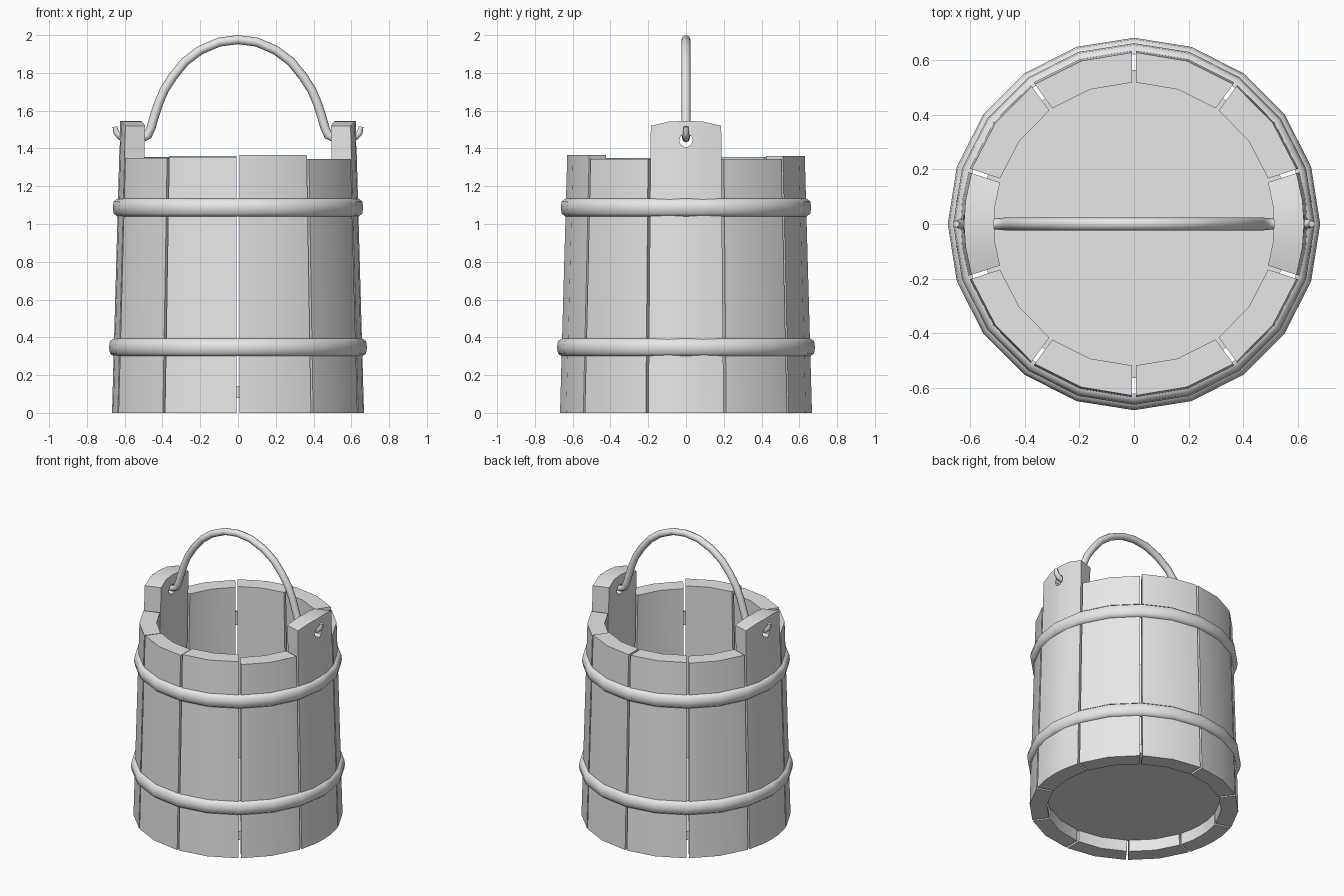
import bpy
import bmesh
from math import cos, sin, radians, pi
from mathutils import Vector

cube = bpy.data.objects.get("Cube")
if cube:
    bpy.data.objects.remove(cube, do_unlink=True)

grey = bpy.data.materials.new("light grey")
grey.use_nodes = True
grey.diffuse_color = (0.8, 0.8, 0.8, 1)
grey.node_tree.nodes["Principled BSDF"].inputs["Base Color"].default_value = (0.8, 0.8, 0.8, 1)


def finish(name, bm, angle=30):
    """Turn a bmesh into a named, shaded object."""
    bmesh.ops.recalc_face_normals(bm, faces=bm.faces)
    mesh = bpy.data.meshes.new(name)
    bm.to_mesh(mesh)
    bm.free()
    mesh.materials.append(grey)
    obj = bpy.data.objects.new(name, mesh)
    bpy.context.collection.objects.link(obj)
    bpy.ops.object.select_all(action='DESELECT')
    obj.select_set(True)
    bpy.context.view_layer.objects.active = obj
    bpy.ops.object.shade_smooth_by_angle(angle=radians(angle))
    return obj


def bridge(bm, rings, closed):
    """Skin rings of vertices; cap the ends unless the sweep is closed."""
    rows = [[bm.verts.new(p) for p in ring] for ring in rings]
    n = len(rows[0])
    pairs = list(zip(rows, rows[1:]))
    if closed:
        pairs.append((rows[-1], rows[0]))
    else:
        bm.faces.new(rows[0])
        bm.faces.new(rows[-1])
    for a, b in pairs:
        for i in range(n):
            j = (i + 1) % n
            bm.faces.new((a[i], a[j], b[j], b[i]))


def polar(r, a, z):
    return (r * cos(a), r * sin(a), z)


def outer_radius(z):
    return 0.667 - 0.028 * z


WALL = 0.11
GAP = 0.007


def stave(name, centre, stops):
    """One tapered board; stops are (angle offset, top height)."""
    bm = bmesh.new()
    rings = []
    for offset, top in stops:
        a = radians(centre + offset)
        side = (offset > 17) - (offset < -17)
        shift = Vector((sin(a), -cos(a), 0)) * GAP * side
        ring = []
        for inset, z in ((0, 0), (0, top), (WALL, top), (WALL, 0)):
            ring.append(Vector(polar(outer_radius(z) - inset, a, z)) + shift)
        rings.append(ring)
    bridge(bm, rings, False)
    return finish(name, bm)


# Wall boards with slightly uneven tops
heights = {1: 1.345, 2: 1.36, 3: 1.36, 4: 1.355, 6: 1.35, 7: 1.355, 8: 1.365, 9: 1.345}
for k, h in heights.items():
    stave(f"stave_{k}", 36 * k, [(-18, h), (0, h), (18, h)])

# Tall boards with a hole for the handle
for name, centre in (("left_handle_stave", 0), ("right_handle_stave", 180)):
    board = stave(name, centre, [(-18, 1.52), (-8, 1.543), (0, 1.545), (8, 1.543), (18, 1.52)])
    bpy.ops.mesh.primitive_cylinder_add(vertices=10, radius=0.036, depth=0.5,
                                        location=(0.56 * cos(radians(centre)), 0, 1.443),
                                        rotation=(0, pi / 2, 0))
    cutter = bpy.context.object
    cutter.hide_render = True
    cut = board.modifiers.new("handle_hole", 'BOOLEAN')
    cut.operation = 'DIFFERENCE'
    cut.solver = 'EXACT'
    cut.object = cutter
    bpy.context.view_layer.objects.active = board
    bpy.ops.object.modifier_apply(modifier=cut.name)
    bpy.data.objects.remove(cutter, do_unlink=True)

# Recessed bottom board
bm = bmesh.new()
bridge(bm, [[polar(0.565, radians(18 * i), z) for i in range(20)] for z in (0.08, 0.14)], False)
finish("bottom_board", bm)

# Two hoops with rounded outer faces
for name, z, r in (("lower_hoop", 0.347, 0.683), ("upper_hoop", 1.087, 0.663)):
    profile = [(-0.04, -0.047), (-0.025, -0.047), (-0.005, -0.032),
               (0, 0), (-0.005, 0.032), (-0.025, 0.047), (-0.04, 0.047)]
    bm = bmesh.new()
    bridge(bm, [[polar(r + d, radians(18 * i), z + h) for d, h in profile] for i in range(20)], True)
    finish(name, bm, 45)

# Bent handle: half path (x, z, thickness) mirrored across the middle
half = [(0.652, 1.515, 0.012), (0.645, 1.485, 0.016), (0.625, 1.463, 0.018), (0.58, 1.452, 0.019),
        (0.51, 1.452, 0.02), (0.478, 1.468, 0.023), (0.46, 1.51, 0.024), (0.443, 1.57, 0.024),
        (0.42, 1.64, 0.024), (0.39, 1.71, 0.024), (0.345, 1.78, 0.024), (0.28, 1.86, 0.024),
        (0.2, 1.92, 0.024), (0.1, 1.963, 0.024)]
path = half + [(0, 1.976, 0.024)] + [(-x, z, r) for x, z, r in reversed(half)]
rings = []
for i, (x, z, r) in enumerate(path):
    before, after = path[max(i - 1, 0)], path[min(i + 1, len(path) - 1)]
    t = Vector((after[0] - before[0], 0, after[1] - before[1])).normalized()
    normal = Vector((-t.z, 0, t.x))
    ring = []
    for s in range(8):
        a = pi * s / 4
        ring.append(Vector((x, 0, z)) + normal * r * cos(a) + Vector((0, r * sin(a), 0)))
    rings.append(ring)
bm = bmesh.new()
bridge(bm, rings, False)
finish("handle", bm, 60)
